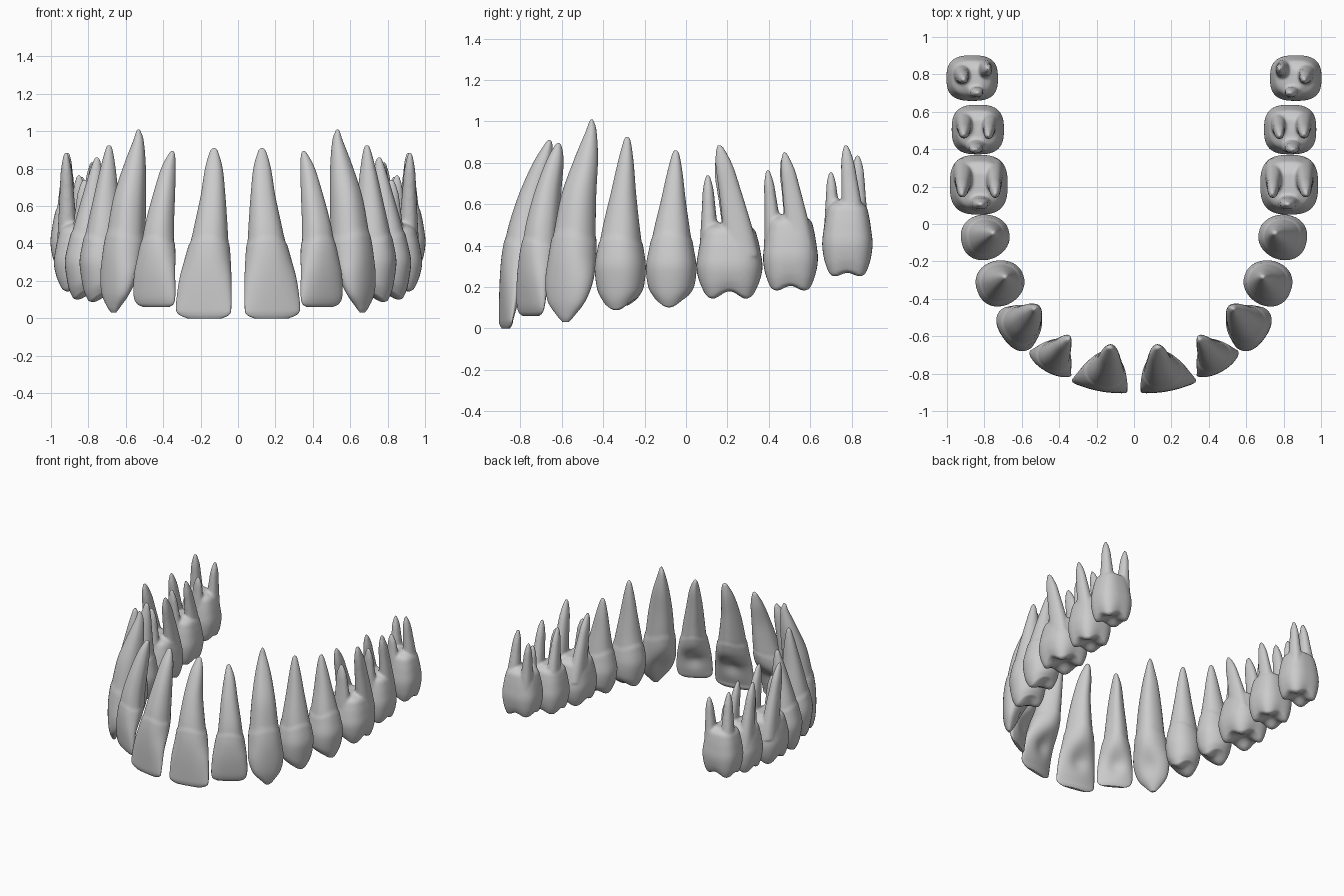
import bpy, bmesh
from math import sin, cos, pi, radians, exp, copysign

cube = bpy.data.objects.get("Cube")
if cube:
    bpy.data.objects.remove(cube)

enamel = bpy.data.materials.new("pale grey enamel")
enamel.use_nodes = True
GREY = (0.6, 0.6, 0.6, 1)
enamel.diffuse_color = GREY
enamel.node_tree.nodes["Principled BSDF"].inputs["Base Color"].default_value = GREY

SEGS = 40


def smooth(t):
    t = min(1, max(0, t))
    return t * t * (3 - 2 * t)


def spline(rows, steps=7):
    """Catmull-Rom interpolation through rows of numbers."""
    pts = [rows[0]] + list(rows) + [rows[-1]]
    out = []
    for p, q, r, s in zip(pts, pts[1:], pts[2:], pts[3:]):
        for i in range(steps):
            t = i / steps
            out.append([0.5 * (2 * b + (c - a) * t + (2 * a - 5 * b + 4 * c - d) * t * t
                               + (3 * b - a - 3 * c + d) * t ** 3)
                        for a, b, c, d in zip(p, q, r, s)])
    return out + [list(rows[-1])]


def loft(bm, sections, centre, angle, power=2.3, taper=0, cusps=(), neck=None, fossa=None):
    """Skin sections (z, m0, m1, b0, b1): m runs along the arch, b points outwards."""
    ca, sa = cos(radians(angle)), sin(radians(angle))
    base = sections[0][0]
    rings = [(k, sections[0]) for k in (0.05, 0.25, 0.45, 0.65, 0.85)]
    rings += [(1, s) for s in spline(sections)]
    loops = []
    for k, (z, m0, m1, b0, b1) in rings:
        loop = []
        for i in range(SEGS):
            c, s = cos(2 * pi * i / SEGS), sin(2 * pi * i / SEGS)
            u = copysign(abs(c) ** (2 / power), c) * (1 + taper * min(0, s))
            v = copysign(abs(s) ** (2 / power), s)
            size = k
            if neck:  # small curved step where crown meets root
                size *= 1 - 0.05 * smooth((z - neck + 0.035 * c * c) / 0.025)
            m = (m0 + m1) / 2 + (m1 - m0) / 2 * u * size
            b = (b0 + b1) / 2 + (b1 - b0) / 2 * v * size
            if fossa and s < 0:  # hollow on the inner face
                b += fossa[1] * exp(-((z - fossa[0]) / 0.07) ** 2 - (u / 0.55) ** 2) * -s
            fade = smooth(1 - (z - base) / 0.13)
            drop = sum(h * exp(-((m - cm) ** 2 + (b - cb) ** 2) / r ** 2)
                       for cm, cb, h, r in cusps)
            loop.append(bm.verts.new((centre[0] + m * ca + b * sa,
                                      centre[1] + m * sa - b * ca, z - fade * drop)))
        loops.append(loop)
    for lo, hi in zip(loops, loops[1:]):
        for i in range(SEGS):
            j = (i + 1) % SEGS
            bm.faces.new((lo[i], lo[j], hi[j], hi[i]))
    bm.faces.new(loops[0][::-1])
    bm.faces.new(loops[-1])


def finish(name, bm, blend=False):
    """Make the object, blend its parts if asked, and mirror it to the other side."""
    bmesh.ops.recalc_face_normals(bm, faces=bm.faces)
    for f in bm.faces:
        f.smooth = True
    mesh = bpy.data.meshes.new(name)
    bm.to_mesh(mesh)
    bm.free()
    mesh.materials.append(enamel)
    ob = bpy.data.objects.new(name, mesh)
    bpy.context.collection.objects.link(ob)
    if blend:
        remesh = ob.modifiers.new("blend", 'REMESH')
        remesh.mode = 'VOXEL'
        remesh.voxel_size = 0.009
        remesh.use_smooth_shade = True
        soft = ob.modifiers.new("soften", 'SMOOTH')
        soft.factor, soft.iterations = 0.5, 5
    mirror = ob.modifiers.new("other_side", 'MIRROR')
    mirror.use_mirror_merge = False


def single(name, sections, centre, angle, **options):
    bm = bmesh.new()
    loft(bm, sections, centre, angle, **options)
    finish(name, bm)


# Front teeth
single("central_incisors", [
    (0.00, -.10, .09, .060, .080), (0.02, -.140, .135, .050, .088), (0.06, -.150, .152, .040, .092),
    (0.20, -.145, .14, -.02, .095), (0.32, -.132, .115, -.10, .09), (0.42, -.12, .09, -.13, .075),
    (0.52, -.11, .07, -.14, .05), (0.66, -.093, .045, -.15, 0), (0.80, -.07, .03, -.165, -.065),
    (0.89, -.038, .008, -.16, -.122), (0.91, -.02, -.01, -.147, -.139),
], (0.17, -0.80), 11, taper=0.35, neck=0.42, fossa=(0.2, 0.035))

single("lateral_incisors", [
    (0.06, -.09, .07, 0, .02), (0.08, -.12, .11, -.01, .035), (0.13, -.128, .128, -.025, .048),
    (0.24, -.12, .125, -.06, .06), (0.34, -.105, .11, -.11, .06), (0.42, -.09, .095, -.13, .05),
    (0.52, -.08, .08, -.14, .03), (0.66, -.068, .055, -.155, -.015), (0.80, -.05, .03, -.17, -.075),
    (0.875, -.035, .002, -.165, -.122), (0.895, -.022, -.012, -.15, -.142),
], (0.44, -0.735), 30, taper=0.35, neck=0.42, fossa=(0.22, 0.03))

single("canines", [
    (0.03, -.015, .02, .03, .05), (0.06, -.045, .05, .01, .065), (0.13, -.105, .105, -.03, .08),
    (0.23, -.13, .13, -.09, .085), (0.35, -.12, .12, -.14, .08), (0.47, -.105, .108, -.155, .06),
    (0.65, -.08, .095, -.165, .02), (0.82, -.04, .08, -.175, -.05), (0.95, 0, .055, -.17, -.11),
    (0.995, .016, .042, -.155, -.126), (1.01, .025, .033, -.145, -.137),
], (0.63, -0.56), 55, taper=0.3, neck=0.45, fossa=(0.2, 0.025))


# Premolars: (height fraction, half length, half depth, lean toward apex)
PREMOLAR = [(.08, .085, .085, 0), (.13, .112, .112, 0), (.25, .122, .13, 0), (.38, .106, .115, .05),
            (.5, .09, .095, .15), (.67, .064, .07, .45), (.85, .04, .043, .8),
            (.97, .019, .02, 1), (1, .006, .006, 1)]


def premolar(name, centre, angle, low, high, apex):
    rows = []
    for t, hm, hb, lean in PREMOLAR:
        am, ab = apex[0] * lean, apex[1] * lean
        rows.append((low + t * (high - low), am - hm, am + hm, ab - hb, ab + hb))
    single(name, rows, centre, angle, taper=0.15, neck=low + 0.34,
           cusps=[(0, .065, .07, .075), (0, -.065, .045, .055)])


premolar("first_premolars", (0.715, -0.315), 70, 0.09, 0.925, (.02, -.034))
premolar("second_premolars", (0.795, -0.07), 80, 0.11, 0.86, (.013, -.043))


# Molars: crown with four cusps and three blended roots
CROWN = [(.05, .78), (.09, .93), (.15, 1), (.22, .94), (.28, .86), (.33, .74), (.36, .4)]


def molar(name, x, y, half_x, half_y, low, roots):
    bm = bmesh.new()
    cusps = [(i * .5 * half_y, j * .52 * half_x, .06 if j > 0 else .05, .06)
             for i in (-1, 1) for j in (-1, 1)]
    loft(bm, [(low + h, -k * half_y, k * half_y, -k * half_x, k * half_x) for h, k in CROWN],
         (x, y), 90, power=2.8, cusps=cusps)
    for bx, by, rx, ry, ax, ay, top in roots:
        rows = []
        start = low + 0.2
        for t in (0, .2, .4, .6, .8, .95, 1):
            k = (1 - .62 * t) if t < .9 else (.26 if t < 1 else .08)
            cx, cy = bx + (ax - bx) * t ** 1.2, by + (ay - by) * t ** 1.2
            rows.append((start + (top - start) * t, cy - y - k * ry, cy - y + k * ry,
                         cx - x - k * rx, cx - x + k * rx))
        loft(bm, rows, (x, y), 90)
    finish(name, bm, blend=True)


molar("first_molars", 0.83, 0.21, .155, .16, 0.15, [
    (.825, .115, .075, .052, .82, .105, .745),
    (.91, .27, .06, .085, .92, .16, .89),
    (.75, .27, .055, .085, .74, .155, .83)])
molar("second_molars", 0.835, 0.505, .14, .133, 0.19, [
    (.84, .425, .065, .048, .85, .395, .77),
    (.905, .55, .055, .07, .91, .475, .855),
    (.77, .55, .05, .07, .78, .47, .83)])
molar("third_molars", 0.865, 0.78, .138, .122, 0.26, [
    (.85, .71, .06, .045, .835, .70, .76),
    (.925, .81, .055, .062, .91, .772, .89),
    (.80, .825, .05, .06, .78, .83, .84)])
